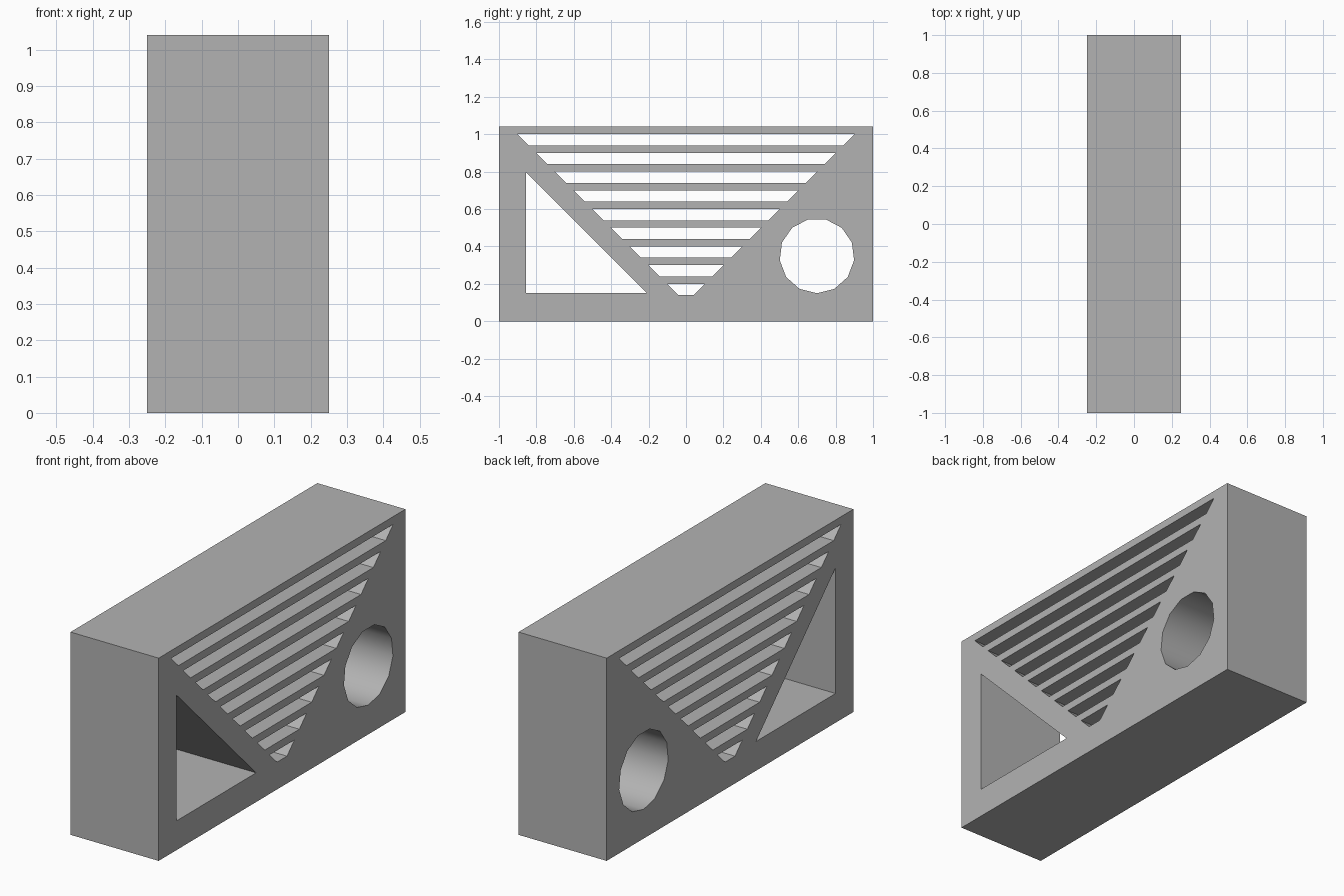
import bpy, bmesh, math

cube = bpy.data.objects.get("Cube")
if cube:
    bpy.data.objects.remove(cube, do_unlink=True)

HALF_WIDTH = 0.25
HEIGHT = 1.04

# Plain grey material
grey = bpy.data.materials.new("plain_grey")
grey.use_nodes = True
colour = (0.45, 0.45, 0.45, 1)
grey.diffuse_color = colour
grey.node_tree.nodes["Principled BSDF"].inputs["Base Color"].default_value = colour

# Side profile as (y, z) outlines: block edge first, then the openings
block = [(-1, 0), (1, 0), (1, HEIGHT), (-1, HEIGHT)]
triangle = [(-0.855, 0.15), (-0.21, 0.15), (-0.855, 0.795)]


def slot(i):
    """Bevelled-end slot; each one lower is narrower."""
    top, half = 1 - 0.1 * i, 0.9 - 0.1 * i
    drop = 0.06
    return [(-half, top), (half, top), (half - drop, top - drop), (drop - half, top - drop)]


def round_hole(y, z, radius, sides):
    """Polygonal hole with one corner pointing straight down."""
    angles = [math.tau * k / sides for k in range(sides)]
    return [(y + radius * math.sin(a), z - radius * math.cos(a)) for a in angles]


outlines = [block, triangle, round_hole(0.7, 0.35, 0.2, 13)] + [slot(i) for i in range(9)]

# Fill the profile around its openings and extrude it across the width
bm = bmesh.new()
for outline in outlines:
    verts = [bm.verts.new((-HALF_WIDTH, y, z)) for y, z in outline]
    for a, b in zip(verts, verts[1:] + verts[:1]):
        bm.edges.new((a, b))
bmesh.ops.triangle_fill(bm, edges=bm.edges[:], use_beauty=True, normal=(1, 0, 0))
result = bmesh.ops.extrude_face_region(bm, geom=bm.faces[:], use_keep_orig=True)
moved = [g for g in result["geom"] if isinstance(g, bmesh.types.BMVert)]
bmesh.ops.translate(bm, verts=moved, vec=(2 * HALF_WIDTH, 0, 0))
bmesh.ops.recalc_face_normals(bm, faces=bm.faces[:])

mesh = bpy.data.meshes.new("slotted_block")
bm.to_mesh(mesh)
bm.free()
mesh.materials.append(grey)
body = bpy.data.objects.new("slotted_block", mesh)
bpy.context.collection.objects.link(body)

# Smooth only the wall of the round hole
bpy.ops.object.select_all(action="DESELECT")
body.select_set(True)
bpy.context.view_layer.objects.active = body
bpy.ops.object.shade_smooth_by_angle(angle=math.radians(35))
